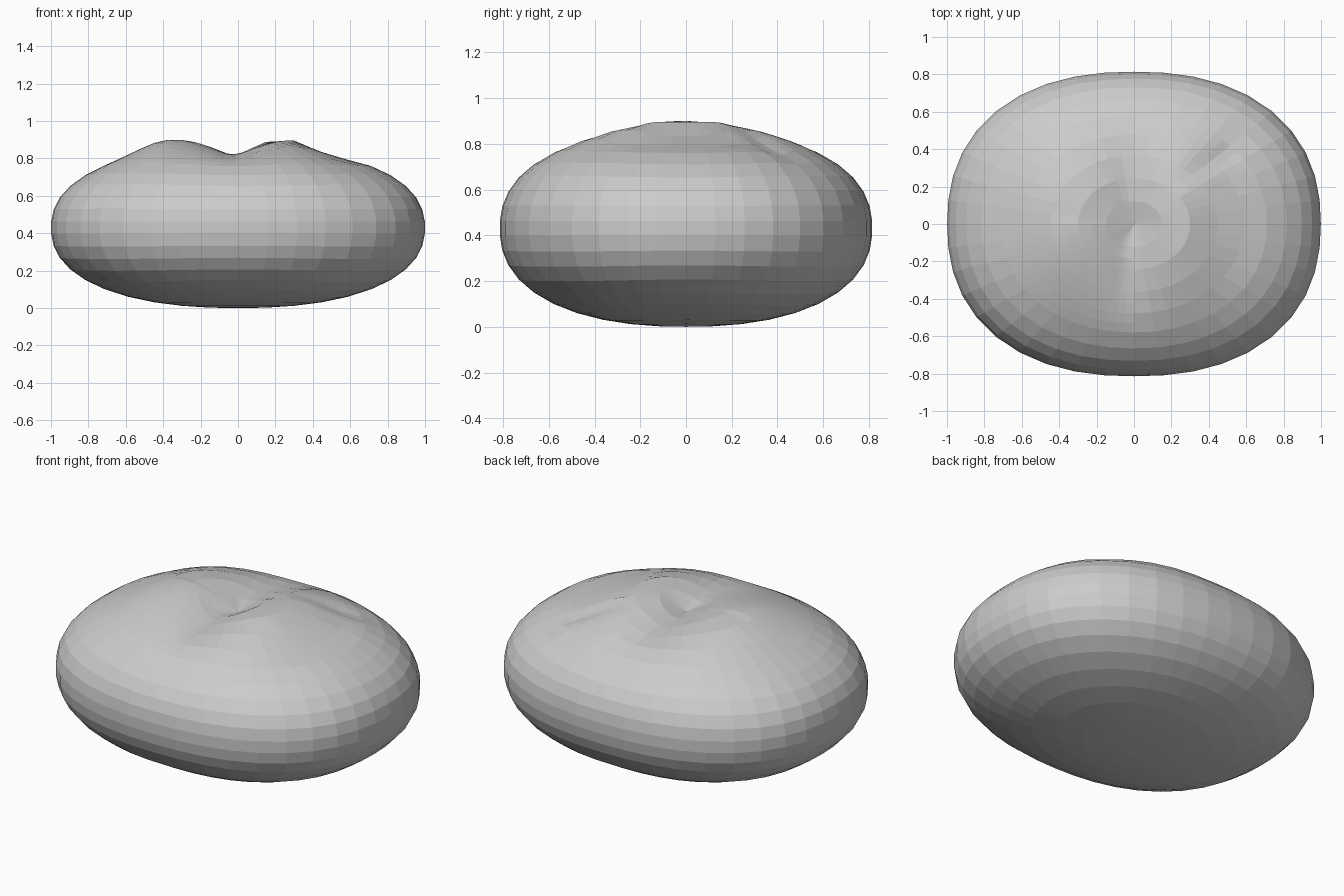
import bpy
import bmesh
from math import exp, hypot

default = bpy.data.objects.get("Cube")
if default:
    bpy.data.objects.remove(default, do_unlink=True)

HALF_X, HALF_Y, HALF_Z = 1.0, 0.815, 0.43
FULLNESS = 2.3   # two is an ellipsoid, more is boxier
CREST = 0.9


def bump(x, y, cx, cy, wx, wy):
    """Soft oval bump of height one."""
    return exp(-((x - cx) / wx) ** 2 - ((y - cy) / wy) ** 2)


def sculpt(x, y):
    """Height change of the cushion top at a point."""
    height = 0.06 * bump(x, y, -0.38, 0, 0.2, 0.38)             # crest on the right side
    height += 0.052 * bump(x, y, 0.25, 0, 0.16, 0.38)           # crest on the left side
    height -= 0.035 * exp(-((x + 0.03) / 0.1) ** 2 - (y / 0.45) ** 4)  # groove
    height -= 0.03 * bump(x, y, 0, 0, 0.1, 0.1)                 # centre dimple
    height -= 0.015 * bump(x, y, 0.52, 0, 0.08, 0.35)           # side hollow
    along, across = x * 0.86 + y * 0.5, y * 0.86 - x * 0.5
    height -= 0.018 * bump(along, across, 0.55, 0.08, 0.2, 0.06)  # diagonal fold
    return height


# Cushion body: a faceted ball, finer where the fabric is creased
bm = bmesh.new()
bmesh.ops.create_uvsphere(bm, u_segments=40, v_segments=21, radius=1)


def creased(face):
    c = face.calc_center_median()
    in_ring = 0.15 < hypot(c.x, c.y) < 0.65
    return c.z > 0 and in_ring and (c.x < 0 and c.y < 0 or c.x > 0.15 and c.y > 0.2)


edges = {e for f in bm.faces if creased(f) for e in f.edges}
bmesh.ops.subdivide_edges(bm, edges=list(edges), cuts=1, use_grid_fill=True)

# Plump into a full oval, then sculpt the top
for v in bm.verts:
    unit = v.co / sum(abs(c) ** FULLNESS for c in v.co) ** (1 / FULLNESS)
    x, y, z = unit.x * HALF_X, unit.y * HALF_Y, HALF_Z * (1 + unit.z)
    if unit.z > 0:
        z = min(z + sculpt(x, y) * min(1, unit.z * 2), CREST)
    v.co = (x, y, z)
bmesh.ops.recalc_face_normals(bm, faces=bm.faces)

mesh = bpy.data.meshes.new("cushion")
bm.to_mesh(mesh)
bm.free()
cushion = bpy.data.objects.new("cushion", mesh)
bpy.context.collection.objects.link(cushion)

# Plain grey fabric
fabric = bpy.data.materials.new("light grey fabric")
fabric.use_nodes = True
colour = (0.6, 0.6, 0.6, 1)
fabric.diffuse_color = colour
fabric.node_tree.nodes["Principled BSDF"].inputs["Base Color"].default_value = colour
mesh.materials.append(fabric)
